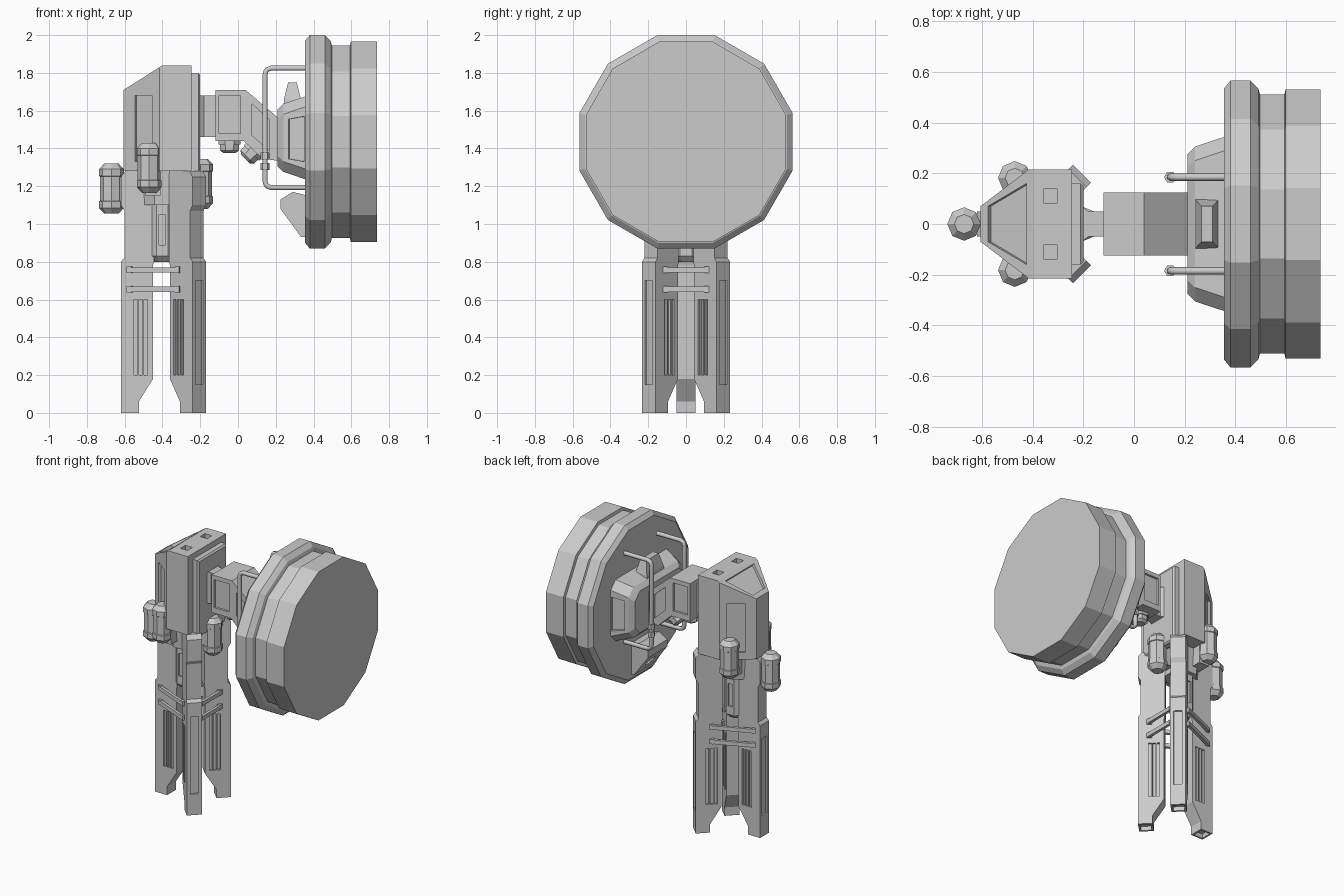
import bpy, bmesh, math
from mathutils import Matrix, Vector

old = bpy.data.objects.get("Cube")
if old:
    bpy.data.objects.remove(old, do_unlink=True)

grey = bpy.data.materials.new("plain_grey")
grey.use_nodes = True
grey.diffuse_color = (0.6, 0.6, 0.6, 1)
grey.node_tree.nodes["Principled BSDF"].inputs["Base Color"].default_value = (0.6, 0.6, 0.6, 1)


def frame(o, x, y):
    """Matrix with origin o, local x and y along the given directions."""
    x, y = Vector(x).normalized(), Vector(y).normalized()
    m = Matrix((x, y, x.cross(y))).transposed().to_4x4()
    m.translation = Vector(o)
    return m


def loft(name, rings, m=Matrix()):
    """Closed solid through rings of equal point count."""
    bm = bmesh.new()
    loops = [[bm.verts.new(m @ Vector(p)) for p in r] for r in rings]
    n = len(loops[0])
    for a, b in zip(loops, loops[1:]):
        for i in range(n):
            j = (i + 1) % n
            bm.faces.new((a[i], a[j], b[j], b[i]))
    bm.faces.new(loops[0][::-1])
    bm.faces.new(loops[-1])
    bmesh.ops.recalc_face_normals(bm, faces=bm.faces)
    me = bpy.data.meshes.new(name)
    bm.to_mesh(me)
    bm.free()
    me.materials.append(grey)
    ob = bpy.data.objects.new(name, me)
    bpy.context.collection.objects.link(ob)
    return ob


def prism(name, pts, t, m=Matrix()):
    return loft(name, [[(x, y, h) for x, y in pts] for h in (-t / 2, t / 2)], m)


def rect(cx, cy, w, h):
    return [(cx - w / 2, cy - h / 2), (cx + w / 2, cy - h / 2),
            (cx + w / 2, cy + h / 2), (cx - w / 2, cy + h / 2)]


def box(name, c, s):
    return prism(name, rect(0, 0, s[0], s[1]), s[2], Matrix.Translation(c))


def turned(name, profile, n, m, phase=0.0):
    return loft(name, [[(r * math.cos(phase + math.tau * i / n), r * math.sin(phase + math.tau * i / n), h)
                        for i in range(n)] for h, r in profile], m)


def recess(ob, pts, m, depth=0.015):
    """Cut a pocket of the given outline into a surface."""
    cut = prism("cutter", pts, depth * 2, m)
    mod = ob.modifiers.new("pocket", 'BOOLEAN')
    mod.operation, mod.solver, mod.object = 'DIFFERENCE', 'EXACT', cut
    bpy.context.view_layer.objects.active = ob
    bpy.ops.object.modifier_apply(modifier=mod.name)
    bpy.data.objects.remove(cut, do_unlink=True)


X, Y, Z = (1, 0, 0), (0, 1, 0), (0, 0, 1)


def side(y):
    return frame((0, y, 0), X, Z)


# Big twelve-sided drum
k = 1 / math.cos(math.pi / 12)
turned("drum", [(h, a * k) for h, a in [
    (0.355, 0.535), (0.38, 0.565), (0.46, 0.565), (0.49, 0.535), (0.497, 0.51),
    (0.593, 0.51), (0.597, 0.53), (0.735, 0.53)]], 12,
    frame((0, 0, 1.435), Y, Z), math.pi / 12)


# Hub behind the drum, chamfered and flared
def hub_ring(x, hy, hz, c=0.055):
    q = [(hy - c, -hz), (hy, c - hz), (hy, hz - c), (hy - c, hz)]
    return [(x, y, 1.456 + z) for y, z in q + [(-y, -z) for y, z in q]]


hub = loft("hub", [hub_ring(0.21, 0.275, 0.15), hub_ring(0.24, 0.305, 0.18), hub_ring(0.37, 0.348, 0.224)])
for s in (-1, 1):
    recess(hub, [(-0.045, -0.105), (0.045, -0.12), (0.045, 0.12), (-0.045, 0.105)],
           frame((0.31, s * 0.328, 1.45), (0.13, s * 0.043, 0), Z), 0.02)

loft("hub_top_block", [[(x, y, z) for x, y in rect(cx, 0, w, d)] for z, cx, w, d in
                       [(1.6, 0.288, 0.095, 0.2), (1.66, 0.288, 0.09, 0.19), (1.75, 0.288, 0.045, 0.14)]])
low = prism("drum_lower_block", [(0.225, 1.08), (0.225, 1.13), (0.29, 1.17), (0.37, 1.15),
                                 (0.37, 0.93), (0.335, 0.93)], 0.22, side(0))
recess(low, rect(0, 0, 0.07, 0.07), frame((0.28, 0, 1.005), Y, (0.11, 0, -0.15)), 0.03)

# Bent arm with side panels
arm = prism("arm", [(-0.12, 1.44), (0.03, 1.44), (0.13, 1.345), (0.25, 1.33), (0.25, 1.53),
                    (0.04, 1.71), (-0.12, 1.71)], 0.25, side(0))
for s in (-1, 1):
    recess(arm, rect(-0.043, 1.58, 0.115, 0.2), side(s * 0.125))
    recess(arm, [(0.075, 1.47), (0.168, 1.385), (0.168, 1.55), (0.075, 1.635)], side(s * 0.125))
loft("arm_neck", [[(x, y, z) for y, z in rect(0, 1.57, w, 0.22)] for x, w in
                  [(-0.22, 0.16), (-0.18, 0.1), (-0.11, 0.1)]])
knob = [(-0.065, 0.035), (-0.05, 0.055), (-0.02, 0.055), (-0.02, 0.062), (0.01, 0.062)]
turned("arm_knob", knob, 8, Matrix.Translation((-0.045, 0, 1.44)), math.pi / 8)
turned("bend_knob", knob, 8, frame((0.085, 0, 1.39), Y, (-0.1, 0, 0.1)), math.pi / 8)

# Bent tube handles with couplings
for label, y in (("right", -0.185), ("left", 0.185)):
    cu = bpy.data.curves.new(label + "_handle", 'CURVE')
    cu.dimensions, cu.bevel_depth, cu.bevel_resolution = '3D', 0.015, 1
    half = [(0.365, 1.825), (0.175, 1.825), (0.155, 1.818), (0.148, 1.81), (0.143, 1.79)]
    path = half + [(x, 3.018 - z) for x, z in reversed(half)]
    sp = cu.splines.new('POLY')
    sp.points.add(len(path) - 1)
    for p, (x, z) in zip(sp.points, path):
        p.co = (x, y, z, 1)
    cu.use_fill_caps = True
    cu.materials.append(grey)
    ob = bpy.data.objects.new(label + "_handle", cu)
    bpy.context.collection.objects.link(ob)
    bpy.ops.object.select_all(action='DESELECT')
    ob.select_set(True)
    bpy.context.view_layer.objects.active = ob
    bpy.ops.object.convert(target='MESH')
    for z in (1.305, 1.36):
        turned(label + "_handle_coupling", [(-0.018, 0.024), (0.018, 0.024)], 6,
               Matrix.Translation((0.143, y, z)))

# Head block with sloped outer top
plan = [(-0.605, -0.07), (-0.415, -0.215), (-0.245, -0.215),
        (-0.245, 0.215), (-0.415, 0.215), (-0.605, 0.07)]
head = loft("head_block", [[(x, y, z) for x, y in plan] for z in (1.28, 1.84)])
bm = bmesh.new()
bm.from_mesh(head.data)
cut = bmesh.ops.bisect_plane(bm, geom=bm.verts[:] + bm.edges[:] + bm.faces[:], plane_co=(-0.4, 0, 1.84),
                             plane_no=(-0.13, 0, 0.205), clear_outer=True)
bmesh.ops.holes_fill(bm, edges=[e for e in bm.edges if e.is_boundary])
bmesh.ops.recalc_face_normals(bm, faces=bm.faces)
bm.to_mesh(head.data)
bm.free()
recess(head, [(0.035, -0.07), (0.215, -0.16), (0.215, 0.16), (0.035, 0.07)],
       frame((-0.605, 0, 1.71), (0.205, 0, 0.13), Y), 0.02)
for s in (-1, 1):
    recess(head, rect(-0.33, s * 0.11, 0.055, 0.055), Matrix.Translation((0, 0, 1.84)), 0.03)
    recess(head, rect(0, 1.505, 0.115, 0.35), frame((-0.5, s * 0.15, 0), (0.19, s * 0.145, 0), Z))
loft("head_back_plate", [[(x, y, z) for y, z in rect(0, 1.525, w, h)] for x, w, h in
                         [(-0.25, 0.32, 0.55), (-0.21, 0.32, 0.55), (-0.2, 0.3, 0.53)]])

# Central column under the head
core = turned("core_column", [(0.8, 0.05), (0.83, 0.08), (1.1, 0.08)], 8,
              Matrix.Translation((-0.4, 0, 0)), math.pi / 8)
for s in (-1, 1):
    recess(core, rect(-0.4, 0.97, 0.035, 0.16), side(s * 0.074), 0.01)
turned("core_collar", [(1.1, 0.11), (1.29, 0.12)], 8, Matrix.Translation((-0.4, 0, 0)), math.pi / 8)

# Three legs with slots, outer panels and hollow feet
leg_profile = [(0, 0), (0, 0.8), (-0.018, 0.82), (-0.018, 1.07), (0, 1.1), (0, 1.25), (-0.025, 1.28),
               (-0.175, 1.28), (-0.175, 0.8), (-0.17, 0.78), (-0.17, 0.18), (-0.095, 0.06), (-0.095, 0)]
for label, x, y, deg in (("outer", -0.62, 0, 180), ("front", -0.205, -0.198, -45), ("back", -0.205, 0.198, 45)):
    d = Vector((math.cos(math.radians(deg)), math.sin(math.radians(deg)), 0))
    t = Vector((-d.y, d.x, 0))
    o = Vector((x, y, 0))
    leg = prism(label + "_leg", leg_profile, 0.1, frame(o, d, Z))
    for s in (-1, 1):
        for u in (-0.078, -0.105, -0.132):
            recess(leg, rect(u, 0.4, 0.019, 0.4), frame(o + t * s * 0.05, d, Z), 0.014)
    recess(leg, rect(0, 0.425, 0.055, 0.55), frame(o, t, Z), 0.012)
    recess(leg, rect(-0.047, 0, 0.07, 0.075), frame(o, d, t), 0.03)

# Paired cross bars joining neighbouring legs
for a, b in (((-0.575, -0.058), (-0.32, -0.168)), ((-0.215, -0.11), (-0.215, 0.11)),
             ((-0.32, 0.168), (-0.575, 0.058))):
    a, b = Vector((*a, 0)), Vector((*b, 0))
    for z in (0.655, 0.757):
        m = frame((a + b) / 2 + Vector((0, 0, z)), b - a, Z)
        prism("cross_bar", rect(0, 0, (b - a).length, 0.028), 0.02, m)
        for e in (a, b):
            mid = Vector((-0.4, 0, 0))
            inward = ((a + b) / 2 - mid).normalized()
            prism("bar_clamp", rect(0, 0, 0.025, 0.034), 0.04,
                  frame(e - inward * 0.012 + Vector((0, 0, z)), b - a, Z))

# Canisters around the head, with brackets
can = [(0, 0.038), (0.03, 0.066), (0.065, 0.066), (0.068, 0.061), (0.197, 0.061), (0.2, 0.066),
       (0.235, 0.066), (0.265, 0.038)]
for x, y, z in ((-0.67, 0, 1.055), (-0.47, -0.182, 1.165), (-0.47, 0.182, 1.165), (-0.198, 0, 1.08)):
    turned("canister", can, 8, Matrix.Translation((x, y, z)))
box("outer_canister_bracket", (-0.62, 0, 1.18), (0.06, 0.07, 0.13))
box("inner_canister_bracket", (-0.27, 0, 1.2), (0.16, 0.07, 0.13))
for s in (-1, 1):
    box("side_canister_bracket", (-0.45, s * 0.12, 1.22), (0.08, 0.1, 0.14))
